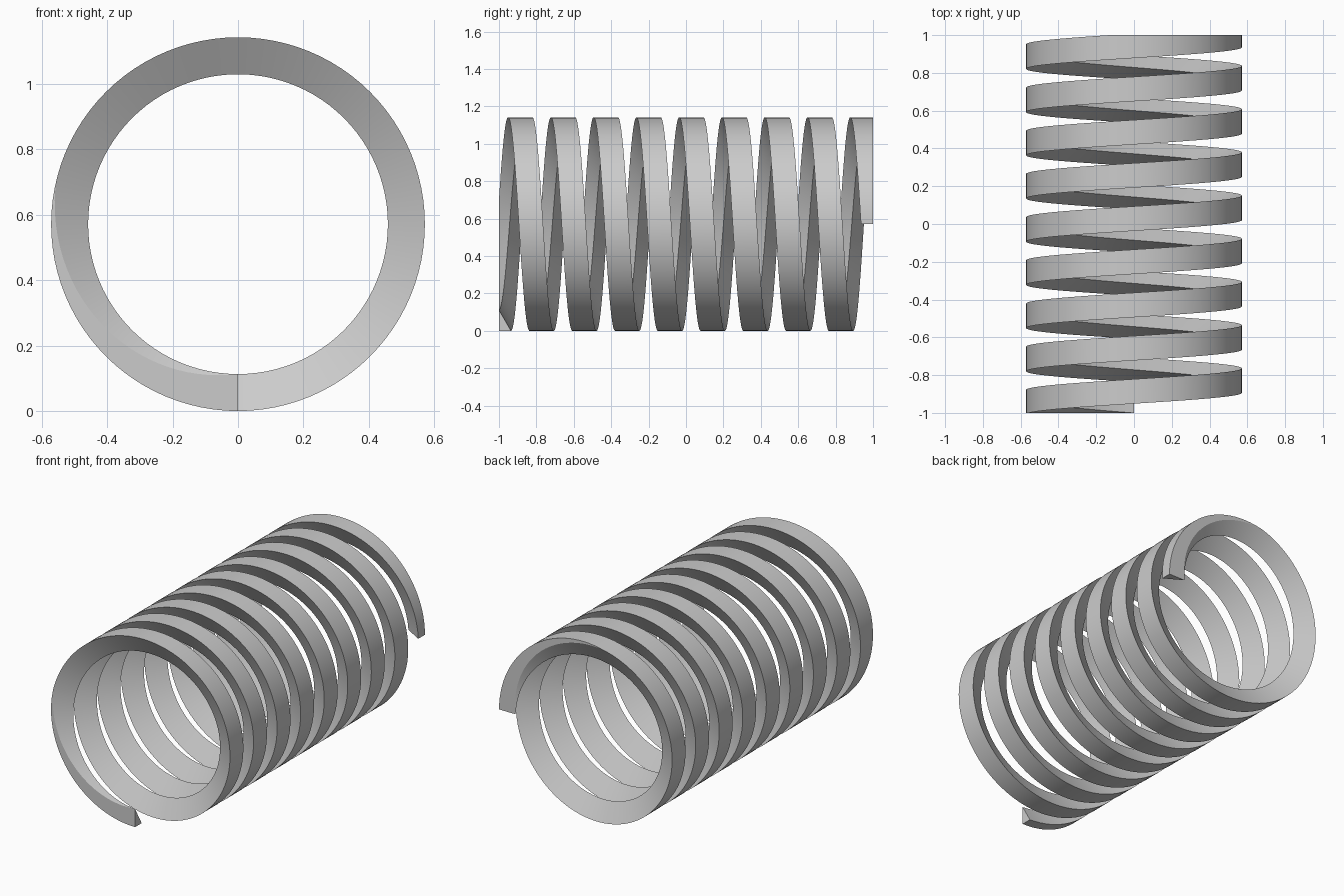
import bpy, bmesh, math

cube = bpy.data.objects.get("Cube")
if cube:
    bpy.data.objects.remove(cube)

# Spring dimensions
OUTER, INNER = 0.571, 0.458
HALF_WIDTH = 0.065
TURNS, STEPS = 8.75, 96
LENGTH = 2.001

# Steel material
steel = bpy.data.materials.new("grey steel")
steel.use_nodes = True
colour = (0.6, 0.6, 0.6, 1)
steel.diffuse_color = colour
steel.node_tree.nodes["Principled BSDF"].inputs["Base Color"].default_value = colour

# Triangular wire: flat side outward, point inward
section = [(OUTER, -HALF_WIDTH), (OUTER, HALF_WIDTH), (INNER, 0)]

# Sweep the section along the helix
bm = bmesh.new()
rings = []
count = int(TURNS * STEPS)
for i in range(count + 1):
    a = 2 * math.pi * i / STEPS
    y = LENGTH * (i / count - 0.5)
    rings.append([bm.verts.new((-r * math.sin(a), y + dy, OUTER - r * math.cos(a)))
                  for r, dy in section])
for p, q in zip(rings, rings[1:]):
    for k in range(3):
        n = (k + 1) % 3
        bm.faces.new((p[k], p[n], q[n], q[k]))
bm.faces.new(rings[0])
bm.faces.new(rings[-1][::-1])

# Grind both ends flat and close the cuts
for side in (-1, 1):
    bmesh.ops.bisect_plane(bm, geom=bm.verts[:] + bm.edges[:] + bm.faces[:], dist=1e-6,
                           plane_co=(0, side, 0), plane_no=(0, side, 0), clear_outer=True)
    bmesh.ops.holes_fill(bm, edges=[e for e in bm.edges if e.is_boundary], sides=0)
bmesh.ops.recalc_face_normals(bm, faces=bm.faces[:])

mesh = bpy.data.meshes.new("coil_spring")
bm.to_mesh(mesh)
bm.free()
mesh.materials.append(steel)
spring = bpy.data.objects.new("coil_spring", mesh)
bpy.context.collection.objects.link(spring)

# Smooth along the coil, sharp at the wire's corners
bpy.ops.object.select_all(action='DESELECT')
spring.select_set(True)
bpy.context.view_layer.objects.active = spring
bpy.ops.object.shade_smooth_by_angle(angle=math.radians(20))
